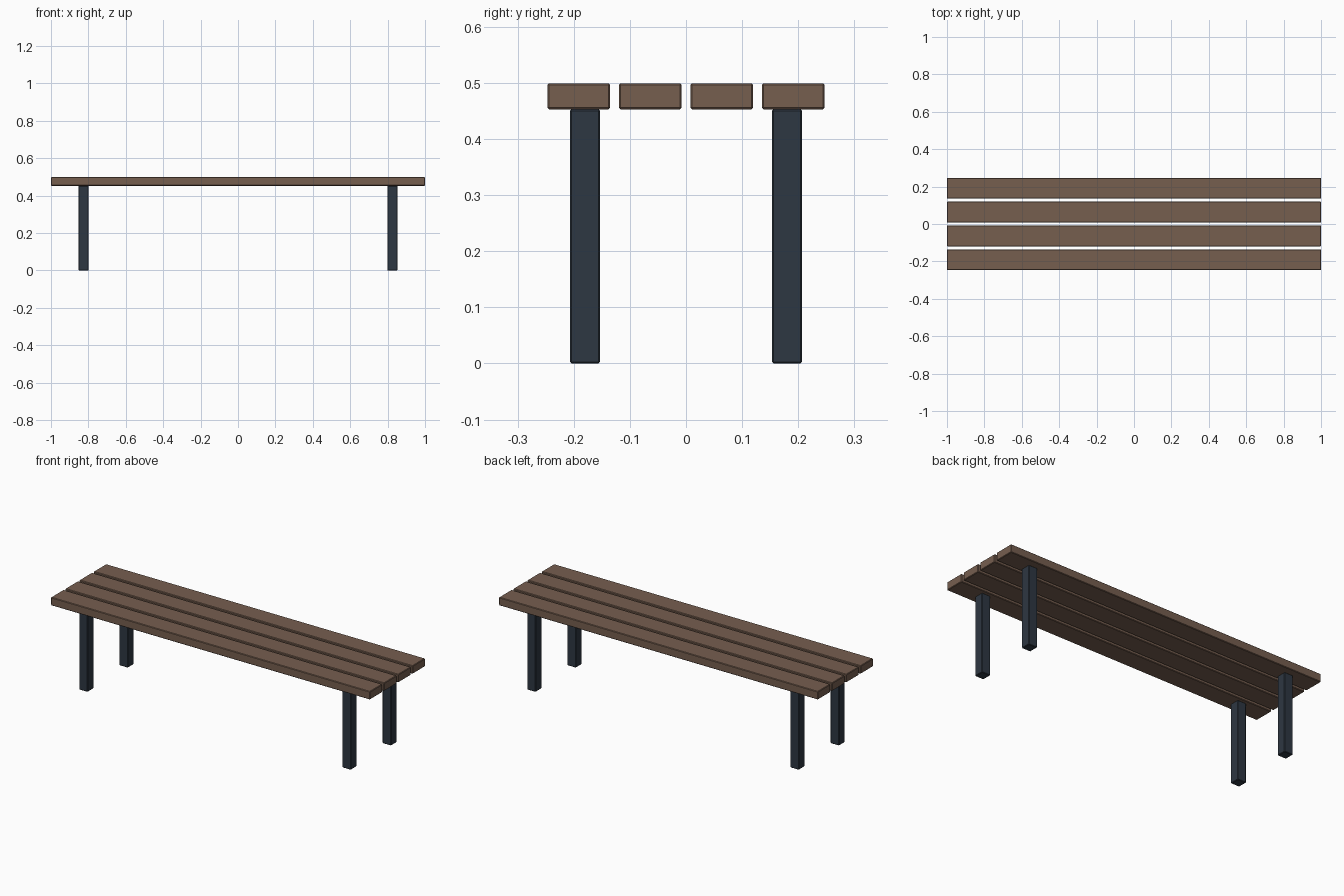
import bpy

# Remove the default cube
cube = bpy.data.objects.get("Cube")
if cube:
    bpy.data.objects.remove(cube, do_unlink=True)


def make_material(name, rgb):
    mat = bpy.data.materials.new(name)
    mat.use_nodes = True
    color = (*rgb, 1.0)
    mat.diffuse_color = color
    bsdf = next(n for n in mat.node_tree.nodes if n.type == "BSDF_PRINCIPLED")
    bsdf.inputs["Base Color"].default_value = color
    return mat


def beveled_box(name, center, size, mat, bevel=0.003):
    bpy.ops.mesh.primitive_cube_add(size=1, location=center)
    obj = bpy.context.object
    obj.name = name
    obj.scale = size
    bpy.ops.object.transform_apply(location=False, rotation=False, scale=True)
    obj.data.materials.append(mat)
    mod = obj.modifiers.new("Chamfer", "BEVEL")
    mod.width = bevel
    mod.segments = 1
    return obj


wood = make_material("brown wood", (0.18, 0.112, 0.078))
metal = make_material("dark slate metal", (0.027, 0.038, 0.054))

TOP = 0.499
SLAT_THICKNESS = 0.046
SLAT_WIDTH = 0.112
SLAT_PITCH = 0.1274
LEG_HEIGHT = TOP - SLAT_THICKNESS
LEG_WIDTH = 0.054

# Four long seat slats with narrow gaps
for i in range(4):
    y = (i - 1.5) * SLAT_PITCH
    beveled_box(f"seat_slat_{i + 1}", (0, y, TOP - SLAT_THICKNESS / 2),
                (2, SLAT_WIDTH, SLAT_THICKNESS), wood)

# Four square legs under the outer slats
for side, x in (("left", 0.825), ("right", -0.825)):
    for end, y in (("front", -0.18), ("back", 0.18)):
        beveled_box(f"{end}_{side}_leg", (x, y, LEG_HEIGHT / 2),
                    (LEG_WIDTH, LEG_WIDTH, LEG_HEIGHT), metal)
